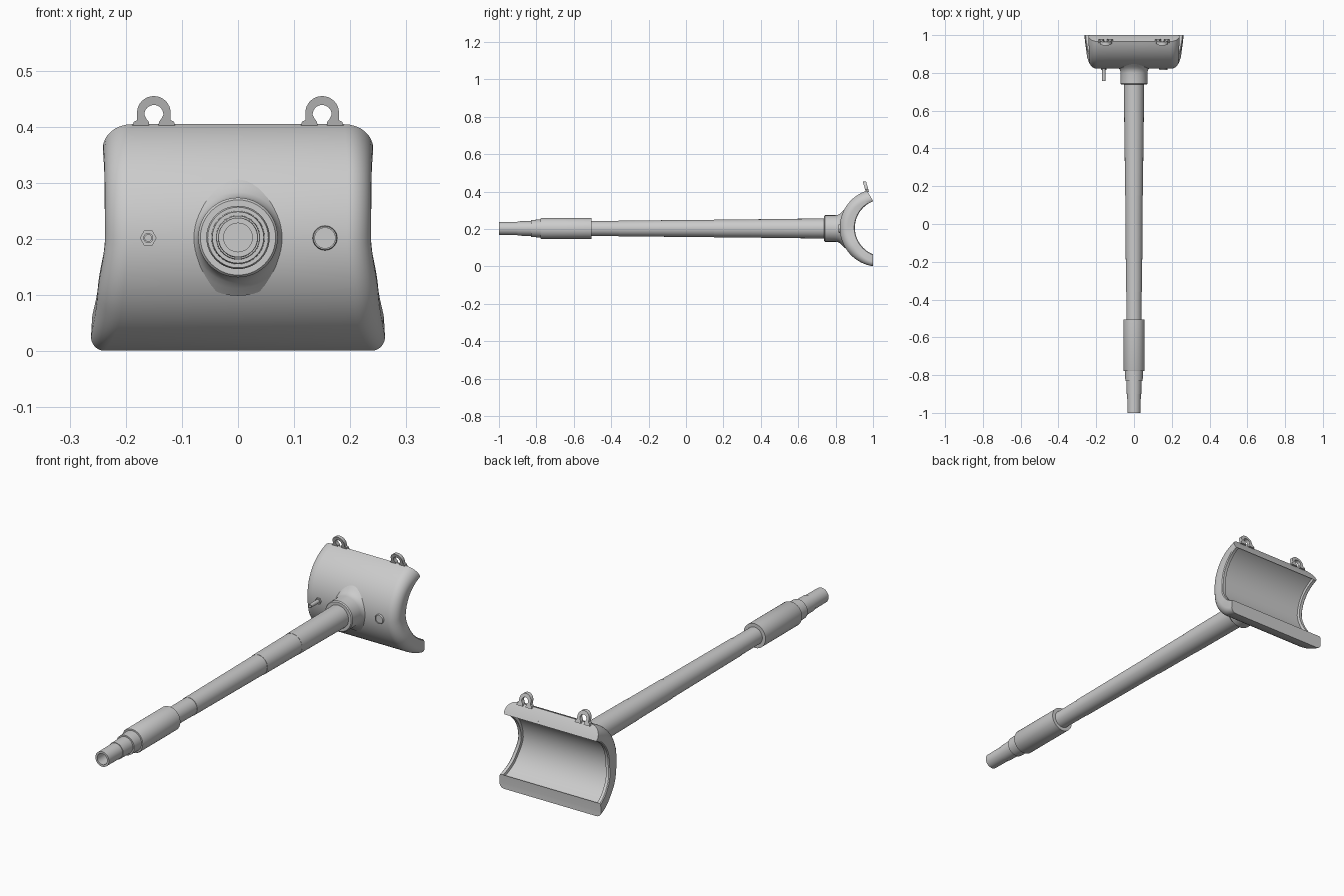
import bpy, bmesh, math
from math import sin, cos, pi, radians

if "Cube" in bpy.data.objects:
    bpy.data.objects.remove(bpy.data.objects["Cube"])

grey = bpy.data.materials.new("plain_grey")
grey.diffuse_color = (0.6, 0.6, 0.6, 1)
grey.use_nodes = True
grey.node_tree.nodes["Principled BSDF"].inputs["Base Color"].default_value = grey.diffuse_color
AXIS_Z = 0.203


def finish(bm, name, angle=35):
    bmesh.ops.remove_doubles(bm, verts=bm.verts, dist=1e-5)
    bmesh.ops.recalc_face_normals(bm, faces=bm.faces)
    me = bpy.data.meshes.new(name)
    bm.to_mesh(me)
    bm.free()
    me.materials.append(grey)
    ob = bpy.data.objects.new(name, me)
    bpy.context.collection.objects.link(ob)
    bpy.ops.object.select_all(action='DESELECT')
    ob.select_set(True)
    bpy.context.view_layer.objects.active = ob
    bpy.ops.object.shade_smooth_by_angle(angle=radians(angle))
    return ob


def lathe(name, profile, x=0.0, z=AXIS_Z, sides=40):
    """Turn (y, radius) points around an axis along y."""
    bm = bmesh.new()
    rings = [[bm.verts.new((x + r * cos(2 * pi * i / sides), y,
                            z + r * sin(2 * pi * i / sides)))
              for i in range(sides)] for y, r in profile]
    for a, b in zip(rings, rings[1:]):
        for i in range(sides):
            j = (i + 1) % sides
            bm.faces.new((a[i], a[j], b[j], b[i]))
    bm.faces.new(rings[0])
    bm.faces.new(rings[-1])
    return finish(bm, name)


def sample(values, s):
    """Smooth lookup in evenly spaced values."""
    p = s * (len(values) - 1)
    i = min(int(p), len(values) - 2)
    f = p - i
    f = f * f * (3 - 2 * f) * 0.5 + f * 0.5
    return values[i] + (values[i + 1] - values[i]) * f


# Mantlet: hollow curved shield, swept around an axis along x
def mantlet():
    cy, cz, R = 1.03, 0.207, 0.208
    steps = 36
    bm = bmesh.new()
    rings = []
    for k in range(steps + 1):
        s = k / steps
        w = sample([0.262, 0.251, 0.237, 0.238, 0.241], s)
        c = sample([0.024, 0.042, 0.042, 0.042, 0.052], s)
        r = 0.127 + 0.018 * abs(2 * s - 1) ** 2
        d = min(c, 0.05)
        half = [(w - c + c * sin(t * pi / 16), R - d + d * cos(t * pi / 16))
                for t in range(9)]
        half += [(w - 0.002, r + 0.004), (w - 0.006, r), (w - 0.02, r),
                 (w - 0.022, r + 0.012)]
        a_out = radians(-81.7 + s * (72 + 81.7))
        a_in = radians(-78.1 + s * 156.2)
        ring = []
        for x, q in half + [(-x, q) for x, q in reversed(half)]:
            a = a_out + (a_in - a_out) * (R - q) / (R - r)
            ring.append(bm.verts.new((x, cy - q * cos(a), cz + q * sin(a))))
        rings.append(ring)
    n = len(rings[0])
    for a, b in zip(rings, rings[1:]):
        for i in range(n):
            j = (i + 1) % n
            bm.faces.new((a[i], a[j], b[j], b[i]))
    for ring in (rings[0], rings[-1]):
        for i in range(n // 2 - 1):
            bm.faces.new((ring[i], ring[i + 1], ring[n - 2 - i], ring[n - 1 - i]))
    finish(bm, "mantlet")


# Lifting lug: leaning plate with a round eye and spread feet
def lifting_lug(name, x0):
    zc, t = 0.425, 0.009
    outer = [(0.039, 0.398), (0.036, 0.409), (0.030, 0.412)]
    inner = [(0.008, 0.398), (0.009, 0.409), (0.013, 0.414)]
    for i in range(9):
        a = i * pi / 16
        outer.append((0.030 * cos(a), zc + 0.030 * sin(a)))
        inner.append((0.017 * cos(a), zc - 0.003 + 0.017 * sin(a)))
    outer += [(-x, z) for x, z in reversed(outer[:-1])]
    inner += [(-x, z) for x, z in reversed(inner[:-1])]
    bm = bmesh.new()

    def vert(p, side):
        return bm.verts.new((x0 + p[0], 0.97 - 0.3 * (p[1] - 0.40) + side * t, p[1]))

    rows = [[vert(o, -1), vert(o, 1), vert(i, 1), vert(i, -1)]
            for o, i in zip(outer, inner)]
    for a, b in zip(rows, rows[1:]):
        for i in range(4):
            j = (i + 1) % 4
            bm.faces.new((a[i], a[j], b[j], b[i]))
    bm.faces.new(rows[0])
    bm.faces.new(rows[-1])
    finish(bm, name)


mantlet()
for side, x in (("left", -0.15), ("right", 0.15)):
    lifting_lug("lifting_lug_" + side, x)

# Collar flaring into the shield
lathe("barrel_collar", [(0.738, 0.05), (0.738, 0.067), (0.743, 0.071),
                        (0.80, 0.071), (0.815, 0.074), (0.826, 0.081),
                        (0.836, 0.091), (0.848, 0.104), (0.88, 0.104)], sides=48)

# Stepped, tapering barrel with an open bore
lathe("barrel", [(0.84, 0.054), (0.40, 0.0505), (0.40, 0.0495), (0.15, 0.0475),
                 (0.15, 0.0460), (-0.36, 0.0425), (-0.36, 0.0410),
                 (-0.52, 0.0400), (-0.80, 0.0400), (-0.90, 0.0385),
                 (-0.90, 0.0360), (-1.0, 0.0350), (-1.0, 0.0255),
                 (-0.85, 0.0255)])

# Thick sleeve near the muzzle, with a smaller front step
lathe("barrel_sleeve", [(-0.505, 0.038), (-0.505, 0.0565), (-0.772, 0.0565),
                        (-0.778, 0.054), (-0.778, 0.0475), (-0.83, 0.0460),
                        (-0.83, 0.036)])

# Small hollow side tube on a six-sided base
lathe("side_tube_base", [(0.86, 0.015), (0.815, 0.015)], x=-0.16, z=0.202, sides=6)
lathe("side_tube", [(0.83, 0.009), (0.757, 0.009), (0.757, 0.006),
                    (0.80, 0.006)], x=-0.16, z=0.202, sides=16)

# Round sight port cover
lathe("sight_port", [(0.86, 0.022), (0.818, 0.022), (0.815, 0.0205),
                     (0.815, 0.018), (0.819, 0.018)], x=0.155, z=0.202, sides=28)
